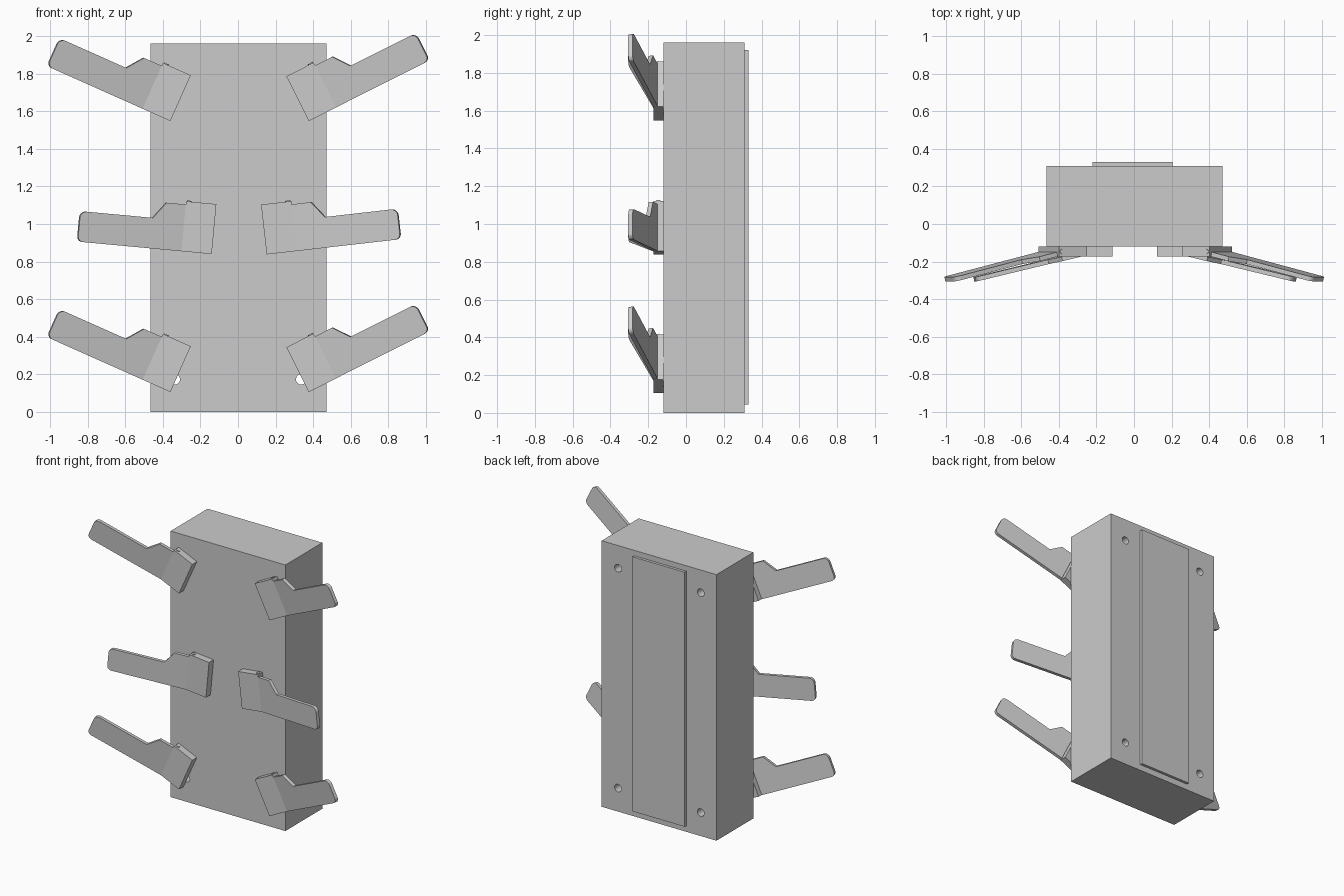
import bpy, bmesh, math
from mathutils import Matrix, Vector

if "Cube" in bpy.data.objects:
    bpy.data.objects.remove(bpy.data.objects["Cube"])


def add_mesh(name, bm):
    bmesh.ops.recalc_face_normals(bm, faces=bm.faces)
    me = bpy.data.meshes.new(name)
    bm.to_mesh(me)
    bm.free()
    ob = bpy.data.objects.new(name, me)
    bpy.context.collection.objects.link(ob)
    return ob


def box(name, lo, hi):
    lo, hi = Vector(lo), Vector(hi)
    bm = bmesh.new()
    bmesh.ops.create_cube(bm, size=1, matrix=Matrix.Translation((lo + hi) / 2)
                          @ Matrix.Diagonal((*(hi - lo), 1)))
    return add_mesh(name, bm)


def cylinder(name, centre, axis, r, depth, seg=24):
    bm = bmesh.new()
    rot = Vector((0, 0, 1)).rotation_difference(axis).to_matrix().to_4x4()
    bmesh.ops.create_cone(bm, cap_ends=True, segments=seg, radius1=r, radius2=r,
                          depth=depth, matrix=Matrix.Translation(centre) @ rot)
    return add_mesh(name, bm)


def slab(name, pts, origin, u, v, n, thick):
    # flat profile in the (u, v) plane, extruded by thick along n
    bm = bmesh.new()
    f = bm.faces.new([bm.verts.new(origin + u * a + v * b) for a, b in pts])
    new = bmesh.ops.extrude_face_region(bm, geom=[f])["geom"]
    bmesh.ops.translate(bm, vec=n * thick,
                        verts=[g for g in new if isinstance(g, bmesh.types.BMVert)])
    return add_mesh(name, bm)


def arc(cx, cy, r, a0, a1, steps=6):
    return [(cx + r * math.cos(math.radians(a0 + (a1 - a0) * i / steps)),
             cy + r * math.sin(math.radians(a0 + (a1 - a0) * i / steps)))
            for i in range(steps + 1)]


# main body with four through holes
body = box("body", (-0.465, -0.12, 0), (0.47, 0.31, 1.96))
for x in (-0.337, 0.337):
    for z in (0.173, 1.793):
        cut = cylinder("hole_cutter", Vector((x, 0.1, z)), Vector((0, 1, 0)), 0.028, 1)
        cut.hide_render = True
        mod = body.modifiers.new("hole", 'BOOLEAN')
        mod.object, mod.solver = cut, 'EXACT'
        bpy.context.view_layer.objects.active = body
        bpy.ops.object.modifier_apply(modifier=mod.name)
        bpy.data.objects.remove(cut)

# raised back panel
box("back_panel", (-0.22, 0.305, 0.045), (0.205, 0.33, 1.92))

# flippers: mounting block, hinge pin and tilted blade
W, H, DEPTH, THICK = 0.162, 0.267, 0.053, 0.024
TILT = math.radians(13.5)
END = 0.57
blade_profile = ([(0, 0)] + arc(END - 0.03, 0.03, 0.03, -90, 0)
                 + arc(END - 0.035, 0.128, 0.035, 0, 90)
                 + [(0.172, 0.163), (0.105, 0.25), (0, 0.25)])


def flipper(name, side, x, z, angle):
    a = math.radians(angle)
    u = Vector((side * math.cos(a), 0, math.sin(a)))
    v = Vector((-side * math.sin(a), 0, math.cos(a)))
    n = Vector((0, -1, 0))
    o = Vector((x, -0.12, z))
    slab(name + "_block", [(0, 0), (W, 0), (W, H), (0, H)], o, u, v, n, DEPTH)
    cylinder(name + "_pin", o + u * 0.145 + n * 0.027 + v * (H - 0.02), v, 0.013, 0.05, 16)
    ut = u * math.cos(TILT) + n * math.sin(TILT)
    nt = n * math.cos(TILT) - u * math.sin(TILT)
    slab(name + "_blade", blade_profile, o + u * W + n * DEPTH, ut, v, nt, -THICK)


for level, z in (("upper", 1.548), ("lower", 0.105)):
    flipper(level + "_left_flipper", -1, -0.36, z, 24)
    flipper(level + "_right_flipper", 1, 0.377, z, 26.7)
flipper("middle_left_flipper", -1, -0.14, 0.84, 5.3)
flipper("middle_right_flipper", 1, 0.153, 0.838, 6.5)
